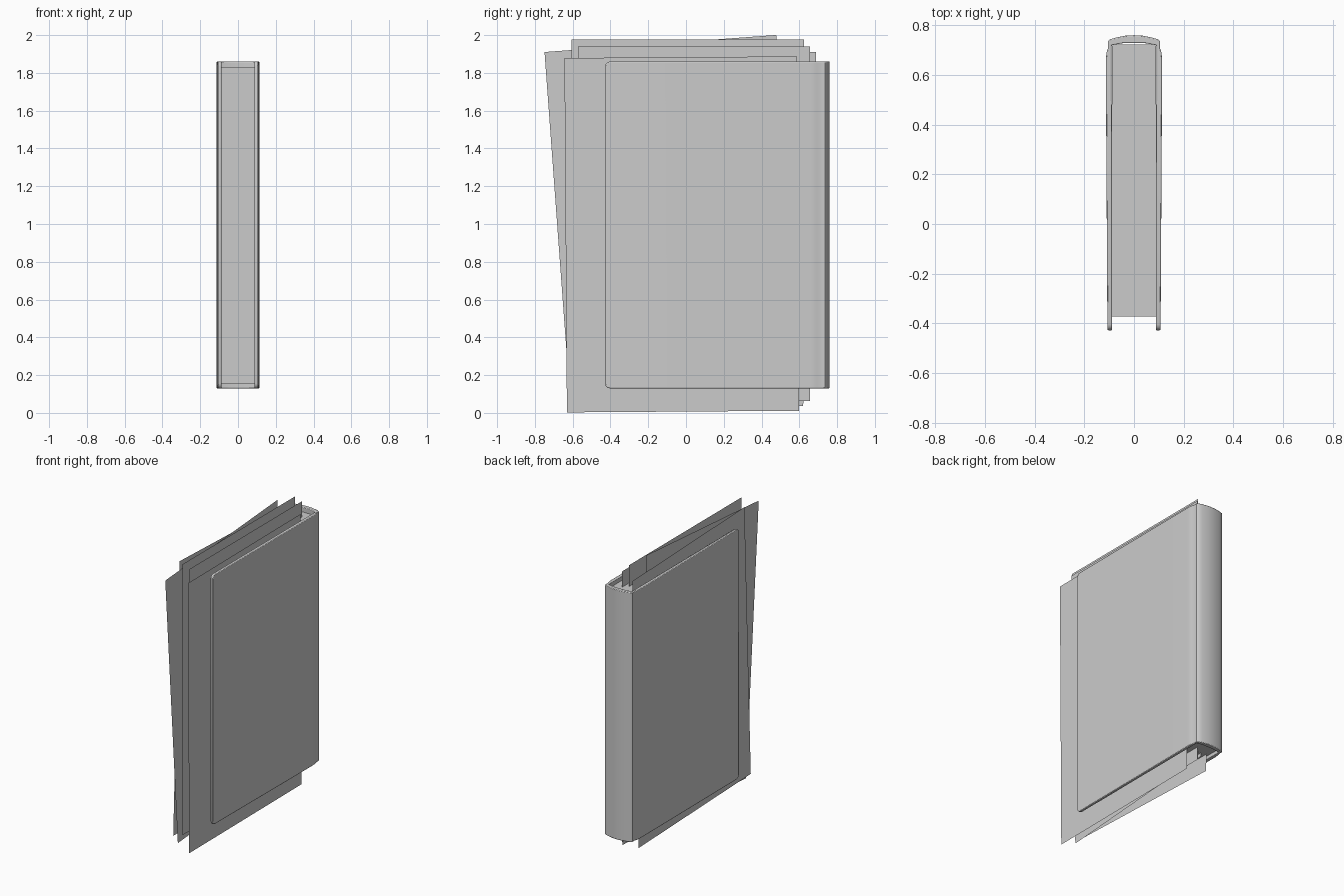
import bpy, bmesh, math

if "Cube" in bpy.data.objects:
    bpy.data.objects.remove(bpy.data.objects["Cube"])


def add_object(name, bm):
    mesh = bpy.data.meshes.new(name)
    bmesh.ops.recalc_face_normals(bm, faces=bm.faces)
    bm.to_mesh(mesh)
    bm.free()
    ob = bpy.data.objects.new(name, mesh)
    bpy.context.collection.objects.link(ob)
    return ob


# Cover: C-shaped profile (right half, mirrored) extruded upwards
Z0, Z1 = 0.13, 1.86
inner = [(0.045, 0.728), (0.09, 0.72), (0.088, -0.428)]
outer = [(0.107, -0.428), (0.112, 0.40), (0.113, 0.66), (0.111, 0.69), (0.104, 0.708), (0.105, 0.735),
         (0.098, 0.743), (0.07, 0.751), (0.035, 0.758)]
right = inner + outer
profile = right + [(0, 0.76)] + [(-x, y) for x, y in reversed(right)]
bm = bmesh.new()
base = bm.faces.new([bm.verts.new((x, y, Z0)) for x, y in profile])
ext = bmesh.ops.extrude_face_region(bm, geom=[base])
for v in ext["geom"]:
    if isinstance(v, bmesh.types.BMVert):
        v.co.z = Z1
# Rounded free corners of both boards
corners = [e for e in bm.edges if all(v.co.y < -0.42 for v in e.verts)
           and abs(e.verts[0].co.z - e.verts[1].co.z) < 0.01]
bmesh.ops.bevel(bm, geom=corners, offset=0.025, segments=3, profile=0.5, affect='EDGES')
cover = add_object("book_cover", bm)
bev = cover.modifiers.new("soft_edges", 'BEVEL')
bev.width = 0.004
bev.segments = 2
bev.limit_method = 'ANGLE'
bev.angle_limit = math.radians(50)
bpy.context.view_layer.objects.active = cover
cover.select_set(True)
bpy.ops.object.shade_smooth_by_angle(angle=math.radians(35))

# Page block
bm = bmesh.new()
bmesh.ops.create_cube(bm, size=1)
for v in bm.verts:
    v.co.x *= 0.178
    v.co.y = v.co.y * 1.095 + 0.1755
    v.co.z = v.co.z * 1.675 + 0.9925
add_object("page_block", bm)


# Loose sheets slipped between the pages: x, centre y, centre z, tilt
sheets = [
    (0.067, -0.022, 0.945, 0.4),
    (0.030, 0.042, 1.002, 0.0),
    (0.000, 0.010, 1.040, 0.0),
    (-0.033, -0.067, 1.020, 4.2),
    (-0.070, 0.040, 0.995, -2.1),
]
for i, (x, cy, cz, tilt) in enumerate(sheets):
    bm = bmesh.new()
    c, s = math.cos(math.radians(tilt)), math.sin(math.radians(tilt))
    vs = []
    for u, w in ((-1, -1), (1, -1), (1, 1), (-1, 1)):
        u, w = u * 0.615, w * 0.938
        vs.append(bm.verts.new((x, cy + u * c - w * s, cz + u * s + w * c)))
    bm.faces.new(vs)
    add_object(f"loose_sheet_{i + 1}", bm)
